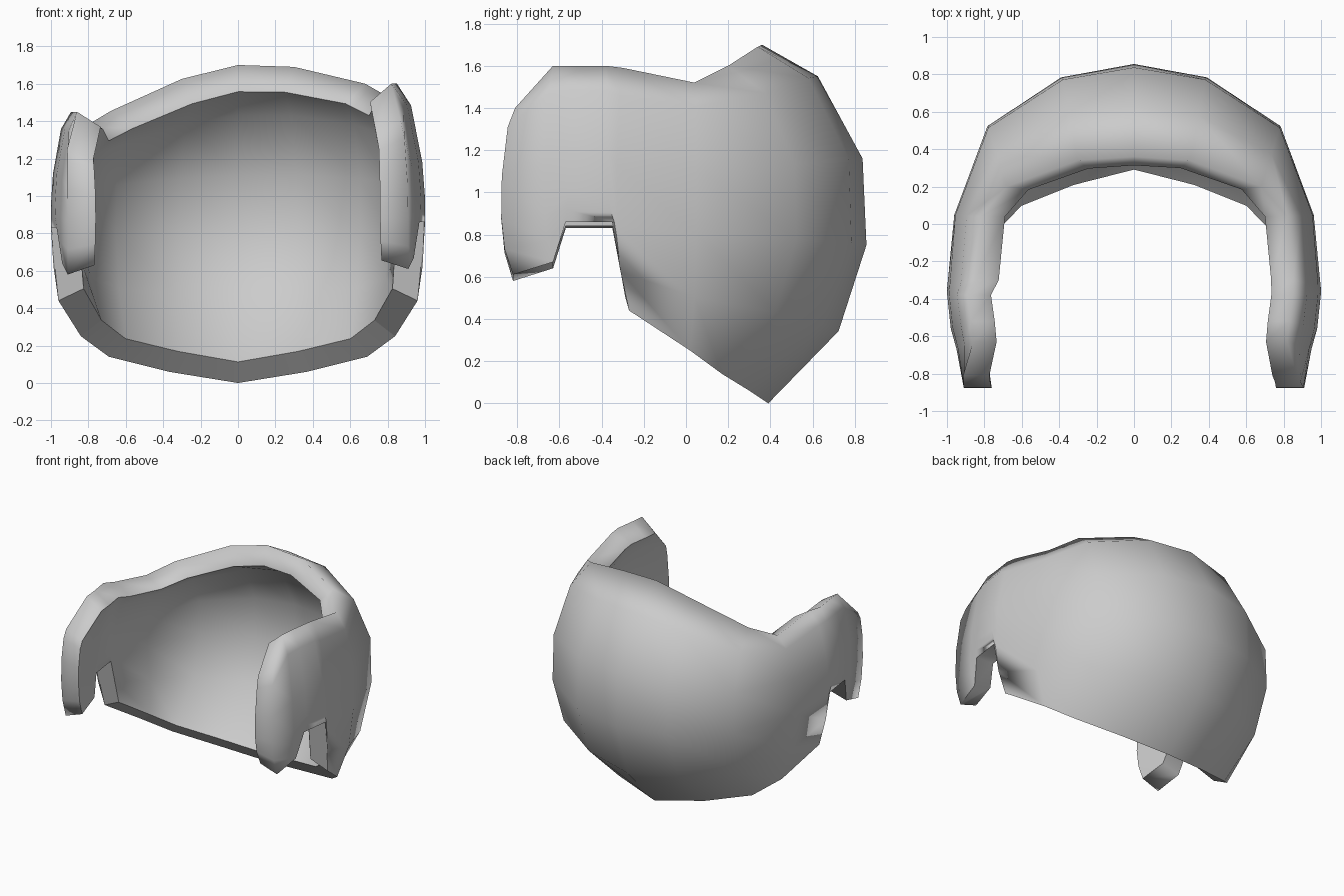
import bpy, bmesh, math
from mathutils import Vector

cube = bpy.data.objects.get("Cube")
if cube:
    bpy.data.objects.remove(cube, do_unlink=True)

THICKNESS = 0.15
EQUATOR = 0.95

# One side's columns, from the middle of the back round to the cheek flap:
# top edge point, widest plan point, bottom edge point
COLUMNS = [
    ((0, .36, 1.7), (0, .89), (0, .39, 0)),
    ((.3, .34, 1.69), (.39, .82), (.37, .3, .06)),
    ((.68, .2, 1.6), (.79, .55), (.69, .17, .14)),
    ((.82, .04, 1.52), (.97, .05), (.84, .02, .25)),
    ((.85, -.3, 1.59), (1, -.33), (.96, -.27, .44)),
    ((.85, -.38, 1.6), (1, -.37), (1, -.34, .86)),
    ((.83, -.52, 1.6), (.98, -.56), (.97, -.57, .86)),
    ((.82, -.63, 1.6), (.95, -.67), (.94, -.63, .67)),
    ((.87, -.81, 1.4), (.91, -.88), (.91, -.82, .61)),
]
FLAP_START = 5


def right_column(index, column):
    """Mirror a column; the right side has a lower top edge set further out."""
    top, wide, low = column
    x, y, z = top
    drop = .15 * min(1, x / .7)
    spread = 1.05 if index >= FLAP_START else 1
    dip = .03 if index >= FLAP_START else 0
    return ((-x * spread, y, z - drop), (-wide[0], wide[1]),
            (-low[0], low[1], low[2] - dip))


def bulge(wide, end, rise):
    """Point on a rounded path from the widest point to an edge."""
    inset = .75 * (1 - math.sqrt(1 - rise * rise)) + .25 * rise
    point = wide.lerp(end, inset)
    point.z = wide.z + (end.z - wide.z) * rise
    return point


def column_points(column):
    top, wide, low = column
    top, low = Vector(top), Vector(low)
    middle = Vector((*wide, max(EQUATOR, low.z + .16)))
    points = [bulge(middle, top, r) for r in (1, .8, .28)]
    return points + [bulge(middle, low, r) for r in (.21, .64, 1)]


def inward(point, is_bottom):
    """Matching point on the inner wall; the bottom rim leans forward."""
    centre = Vector((0, min(point.y, -.4 if is_bottom else .1), .9))
    return point + (centre - point).normalized() * THICKNESS


def skin(columns, flip):
    for a, b in zip(columns, columns[1:]):
        for k in range(len(a) - 1):
            quad = (a[k], a[k + 1], b[k + 1], b[k])
            bm.faces.new(quad[::-1] if flip else quad)


# Outer and inner walls, right flap round the back to left flap
right = [right_column(i, c) for i, c in enumerate(COLUMNS)][:0:-1]
points = [column_points(c) for c in right + COLUMNS]
bm = bmesh.new()
outer = [[bm.verts.new(p) for p in col] for col in points]
inner = [[bm.verts.new(inward(p, p is col[-1])) for p in col] for col in points]
skin(outer, True)
skin(inner, False)


def border(grid):
    """Closed loop of vertices round the edge of a wall."""
    top = [col[0] for col in grid]
    low = [col[-1] for col in grid]
    return top + grid[-1][1:-1] + low[::-1] + grid[0][-2:0:-1]


# Rim joining the walls
outer_loop, inner_loop = border(outer), border(inner)
for i in range(len(outer_loop)):
    bm.faces.new((outer_loop[i - 1], outer_loop[i], inner_loop[i], inner_loop[i - 1]))
bmesh.ops.recalc_face_normals(bm, faces=bm.faces)

# Smooth walls rolling over the top rim, crisp inner rim and bottom edge
for face in bm.faces:
    face.smooth = True
crisp = [(inner_loop[i - 1], inner_loop[i]) for i in range(len(inner_loop))]
crisp += [(a[-1], b[-1]) for a, b in zip(outer, outer[1:])]
crisp += [(wall[-1], lining[-1]) for wall, lining in zip(outer[3:6], inner[3:6])]
crisp += [(wall[-1], lining[-1]) for wall, lining in zip(outer[-6:-3], inner[-6:-3])]
for pair in crisp:
    bm.edges.get(pair).smooth = False

mesh = bpy.data.meshes.new("wraparound_shell")
bm.to_mesh(mesh)
bm.free()
shell = bpy.data.objects.new("wraparound_shell", mesh)
bpy.context.collection.objects.link(shell)

# Plain grey colour
grey = bpy.data.materials.new("plain_grey")
grey.use_nodes = True
colour = (.6, .6, .6, 1)
grey.diffuse_color = colour
grey.node_tree.nodes["Principled BSDF"].inputs["Base Color"].default_value = colour
mesh.materials.append(grey)
